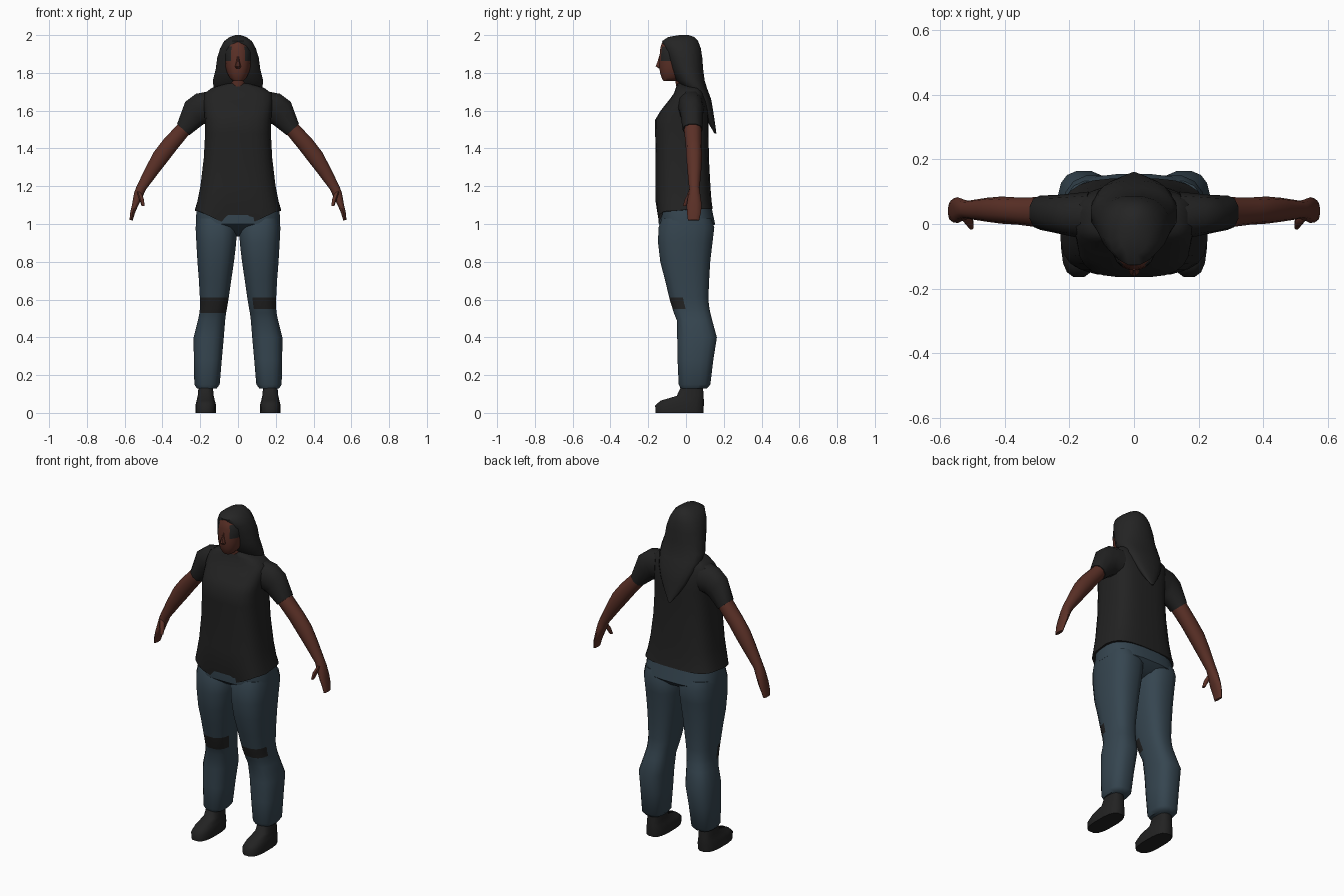
import bpy, bmesh, math
from mathutils import Vector


def material(name, rgb):
    m = bpy.data.materials.new(name)
    m.diffuse_color = (*rgb, 1)
    return m


BLACK = material("black cloth", (0.016, 0.016, 0.016))
HAIR = material("black hair", (0.018, 0.018, 0.018))
SKIN = material("brown skin", (0.105, 0.030, 0.020))
DENIM = material("blue denim", (0.036, 0.060, 0.080))


def loft(name, rings, mats, rule=None):
    """Skin a list of closed rings, cap both ends, colour faces by rule."""
    bm = bmesh.new()
    vs = [[bm.verts.new(p) for p in r] for r in rings]
    n = len(vs[0])
    for a, b in zip(vs, vs[1:]):
        for i in range(n):
            j = (i + 1) % n
            bm.faces.new((a[i], a[j], b[j], b[i]))
    bm.faces.new(vs[0])
    bm.faces.new(vs[-1])
    bmesh.ops.recalc_face_normals(bm, faces=bm.faces)
    if rule:
        for f in bm.faces:
            f.material_index = rule(f.calc_center_median())
    me = bpy.data.meshes.new(name)
    bm.to_mesh(me)
    bm.free()
    ob = bpy.data.objects.new(name, me)
    bpy.context.collection.objects.link(ob)
    for m in mats:
        me.materials.append(m)
    bpy.context.view_layer.objects.active = ob
    ob.select_set(True)
    bpy.ops.object.shade_smooth_by_angle(angle=math.radians(50))
    ob.select_set(False)
    return ob


def ring(c, u, v, e, n):
    """Superellipse around c with half axes u and v; e < 1 is boxier."""
    pts = []
    for i in range(n):
        t = 2 * math.pi * (i + 0.5) / n
        s, k = math.sin(t), math.cos(t)
        pts.append(c + u * math.copysign(abs(k) ** e, k) + v * math.copysign(abs(s) ** e, s))
    return pts


def level(z, x0, x1, y0, y1, e=0.75, n=16):
    return ring(Vector(((x0 + x1) / 2, (y0 + y1) / 2, z)),
                Vector(((x1 - x0) / 2, 0, 0)), Vector((0, (y1 - y0) / 2, 0)), e, n)


def body(rows, e=0.75, n=16):
    return [level(z, -w, w, y0, y1, e, n) for z, w, y0, y1 in rows]


def limb(rows, s, n=10):
    """Rows: x, z, tilt of the cross-section, in-plane radius, y centre, y radius."""
    out = []
    for x, z, tilt, r, y, ry in rows:
        t = math.radians(tilt)
        out.append(ring(Vector((s * x, y, z)), Vector((s * r * math.cos(t), 0, r * math.sin(t))),
                        Vector((0, ry, 0)), 0.9, n))
    return out


# Shirt with a hem that dips at the front centre
shirt = body([(1.06, .228, -.162, .142), (1.12, .216, -.162, .136), (1.2, .20, -.161, .13),
              (1.35, .182, -.161, .122), (1.48, .175, -.164, .12), (1.55, .176, -.165, .12),
              (1.60, .18, -.135, .118), (1.65, .185, -.095, .108), (1.69, .18, -.065, .095),
              (1.72, .14, -.055, .082), (1.745, .055, -.045, .06)], 0.62, 24)
for p in shirt[0]:
    dip = max(0, 1 - abs(p.x) / .21)
    p.z = 1.07 - .10 * dip if p.y < -.05 else 1.08
    if p.y < -.05:
        p.y += .05 * dip ** 2
loft("shirt", shirt, [BLACK])

# Hips
loft("hips", body([(1.14, .205, -.145, .125), (1.06, .222, -.148, .142), (1.0, .224, -.145, .155),
                   (.96, .17, -.09, .11), (.935, .06, -.035, .045)], 0.7, 24), [DENIM])

# Neck
loft("neck", body([(1.70, .05, -.045, .05), (1.74, .045, -.055, .045), (1.82, .045, -.06, .045)], 1), [SKIN])

# Head with dark brows and temples
loft("head", body([(1.757, .028, -.120, -.05), (1.775, .045, -.130, -.02), (1.80, .058, -.138, .02),
                   (1.83, .066, -.142, .04), (1.862, .070, -.143, .05), (1.885, .072, -.141, .05),
                   (1.915, .072, -.139, .05), (1.94, .062, -.135, .05), (1.965, .035, -.125, .04)], 0.85, 20),
     [SKIN, HAIR],
     lambda c: int((1.862 < c.z < 1.915 and abs(c.x) > .026) or (c.z > 1.915 and abs(c.x) > .042)))

# Nose
loft("nose", [level(z, -w, w, y, -.12, 1, 8) for z, w, y in
              [(1.822, .012, -.143), (1.835, .017, -.162), (1.86, .010, -.152), (1.89, .006, -.143)]], [SKIN])

# Long hair, tapering to a point down the back
loft("hair", body([(2.0, .015, -.035, .015), (1.99, .045, -.095, .045), (1.968, .075, -.128, .066),
                   (1.93, .096, -.118, .08), (1.88, .112, -.10, .088), (1.82, .120, -.08, .092),
                   (1.76, .135, -.052, .10), (1.72, .132, -.01, .112), (1.66, .112, .05, .134),
                   (1.60, .085, .085, .144), (1.54, .05, .115, .153), (1.48, .008, .150, .161)], 0.9, 16), [HAIR])


def knee_patch(s):
    """Torn knee: tall on one leg, small on the other."""
    if s < 0:
        return lambda c: int(.53 < c.z < .61 and c.y < -.005)
    return lambda c: int(.555 < c.z < .605 and c.y < -.005 and c.x > .085)


for s, side in ((-1, "right"), (1, "left")):
    # Trouser legs
    legs = [(1.03, .03, .220, -.13, .135), (.98, .006, .226, -.148, .152), (.9, .008, .222, -.150, .142),
            (.8, .02, .216, -.138, .130), (.7, .035, .208, -.112, .124), (.61, .048, .203, -.090, .12),
            (.58, .053, .202, -.082, .122), (.55, .058, .203, -.072, .126), (.53, .062, .205, -.066, .13),
            (.49, .067, .213, -.050, .14), (.40, .074, .236, -.048, .165), (.28, .085, .235, -.046, .146),
            (.15, .096, .232, -.040, .13), (.13, .112, .218, -.03, .112)]
    loft(side + "_trouser_leg", [level(z, *sorted((s * a, s * b)), y0, y1) for z, a, b, y0, y1 in legs],
         [DENIM, BLACK], knee_patch(s))

    # Shoes
    shoe = [(0, .117, .226, -.163, .093), (.04, .115, .226, -.165, .096), (.065, .122, .220, -.135, .096),
            (.09, .128, .214, -.05, .094), (.15, .134, .208, -.022, .09)]
    loft(side + "_shoe", [level(z, *sorted((s * a, s * b)), y0, y1, .7) for z, a, b, y0, y1 in shoe], [BLACK])

    # Sleeve
    loft(side + "_sleeve", limb([(.14, 1.62, 85, .088, .025, .075), (.195, 1.612, 70, .086, .028, .066),
                                 (.232, 1.587, 52, .080, .03, .06), (.290, 1.5, 42, .046, .035, .053)], s), [BLACK])

    # Arm and hand
    loft(side + "_arm", limb([(.25, 1.56, 42, .042, .033, .045), (.29, 1.5, 42, .042, .036, .047),
                              (.36, 1.42, 40, .046, .04, .042), (.41, 1.355, 36, .046, .043, .042),
                              (.455, 1.285, 32, .038, .044, .037), (.513, 1.19, 25, .027, .044, .028),
                              (.527, 1.155, 20, .026, .044, .032), (.545, 1.10, 18, .017, .043, .040),
                              (.558, 1.06, 12, .013, .042, .037), (.566, 1.02, 8, .009, .040, .030)], s), [SKIN])

    # Thumb
    loft(side + "_thumb", limb([(.525, 1.17, 15, .014, .03, .018), (.510, 1.13, 5, .014, .008, .015),
                                (.503, 1.095, 0, .008, -.008, .010)], s, 8), [SKIN])
